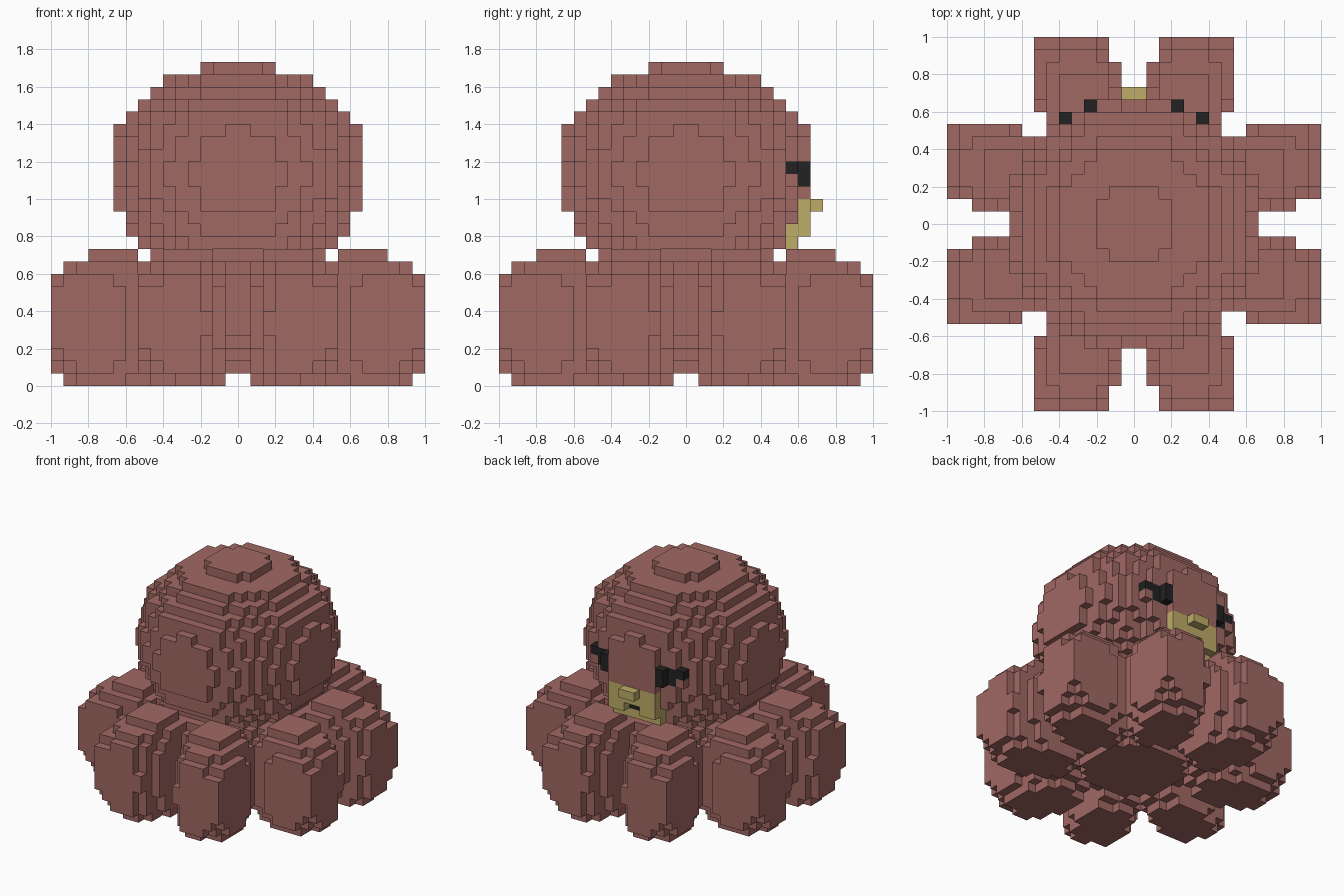
import bpy, bmesh, math
from mathutils import Vector

if "Cube" in bpy.data.objects:
    bpy.data.objects.remove(bpy.data.objects["Cube"], do_unlink=True)

U = 1 / 15          # edge length of one block


def material(name, rgb):
    m = bpy.data.materials.new(name)
    m.use_nodes = True
    m.diffuse_color = (*rgb, 1)
    m.node_tree.nodes["Principled BSDF"].inputs["Base Color"].default_value = (*rgb, 1)
    return m


BROWN = material("dusty_red", (0.352, 0.138, 0.127))
YELLOW = material("straw_yellow", (0.515, 0.413, 0.138))
BLACK = material("soft_black", (0.016, 0.016, 0.016))


def box(x0, x1, y0, y1, z0, z1):
    """Block cells in a range; upper ends are excluded."""
    return {(x, y, z) for x in range(x0, x1) for y in range(y0, y1) for z in range(z0, z1)}


def discs(first_row, radii):
    """A stack of round layers, one radius per layer."""
    cells = set()
    for k, r in enumerate(radii):
        cells |= {c for c in box(-15, 15, -15, 15, first_row + k, first_row + k + 1)
                  if math.hypot(c[0] + .5, c[1] + .5) < r}
    return cells


def tentacle_cells():
    """A rounded lobe leaning outward at 22.5 degrees, squared off at its sides."""
    ca, sa = math.cos(math.pi / 8), math.sin(math.pi / 8)
    cells = set()
    for x, y, z in box(3, 15, 1, 8, 0, 11):
        dx, dy, dz = x + .5 - 10, y + .5 - 4.1, z + .5 - 5.2
        along, across = dx * ca + dy * sa, dy * ca - dx * sa
        if (along / 6.2) ** 2 + (across / 3.6) ** 4 + (dz / 5.68) ** 2 < 1:
            cells.add((x, y, z))
    return cells


def flip(cells, sx, sy, swap):
    """Mirror cells across x, y and optionally the diagonal."""
    out = set()
    for x, y, z in cells:
        if swap:
            x, y = y, x
        out.add((x if sx > 0 else -1 - x, y if sy > 0 else -1 - y, z))
    return out


parts = []          # name, cells, material; earlier parts claim shared cells

# Face: eyes, mouth slot and beak
eye = box(3, 4, 9, 10, 16, 18) | box(4, 5, 8, 9, 16, 18) | box(5, 6, 8, 9, 17, 18)
parts.append(("left_eye", eye, BLACK))
parts.append(("right_eye", flip(eye, -1, 1, False), BLACK))
slot = box(-1, 1, 9, 10, 12, 13)
parts.append(("mouth", box(-1, 1, 8, 9, 12, 13), BLACK))
beak = box(-3, 3, 8, 10, 12, 15) | box(-3, 3, 8, 9, 11, 12) | box(-1, 1, 10, 11, 14, 15)
parts.append(("beak", beak - slot, YELLOW))

# Head and the core between the tentacles
head = discs(10, [7.3, 8.3, 9.0, 9.3, 9.9, 10.0, 10.4, 10.4,
                  10.12, 9.9, 9.6, 9.3, 8.3, 7.3, 6.2, 3.2])
parts.append(("head", head - slot, BROWN))
parts.append(("body_core", discs(1, [5.2, 7, 8, 9, 9.3, 9.3, 9, 9, 8.2]), BROWN))

# Eight tentacles
lobe = tentacle_cells()
for sx, side in ((1, "left"), (-1, "right")):
    for sy, end in ((-1, "front"), (1, "back")):
        for swap, place in ((False, "outer"), (True, "inner")):
            parts.append((f"{end}_{side}_{place}_tentacle", flip(lobe, sx, sy, swap), BROWN))

# Mesh only the exposed faces of each part
filled = set().union(*(p[1] for p in parts))
claimed = set()
for name, cells, mat in parts:
    own = cells - claimed
    claimed |= own
    bm = bmesh.new()
    verts = {}
    for c in sorted(own):
        for axis in range(3):
            for d in (-1, 1):
                n = list(c)
                n[axis] += d
                if tuple(n) in filled:
                    continue
                u, v = (axis + 1) % 3, (axis + 2) % 3
                ring = []
                for a, b in ((0, 0), (1, 0), (1, 1), (0, 1))[::d]:
                    p = list(c)
                    p[axis] += d > 0
                    p[u] += a
                    p[v] += b
                    p = tuple(p)
                    if p not in verts:
                        verts[p] = bm.verts.new(Vector(p) * U)
                    ring.append(verts[p])
                bm.faces.new(ring)
    mesh = bpy.data.meshes.new(name)
    bm.to_mesh(mesh)
    bm.free()
    mesh.materials.append(mat)
    bpy.context.collection.objects.link(bpy.data.objects.new(name, mesh))
